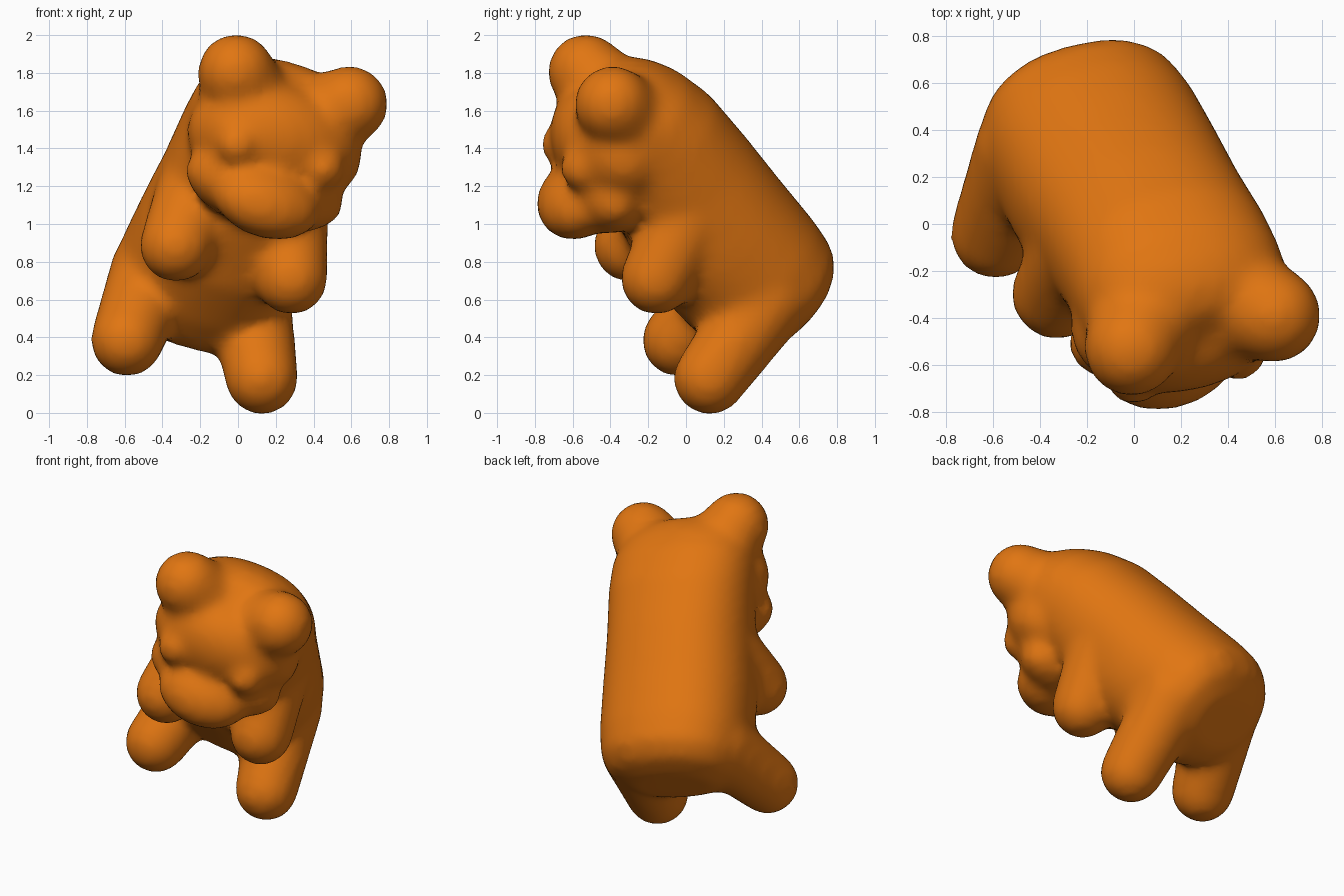
import bpy
import bmesh
import math
from mathutils import Matrix, Vector

cube = bpy.data.objects.get("Cube")
if cube:
    bpy.data.objects.remove(cube, do_unlink=True)

orange = bpy.data.materials.new("candy orange")
orange.use_nodes = True
colour = (0.75, 0.18, 0.006, 1)
orange.diffuse_color = colour
orange.node_tree.nodes["Principled BSDF"].inputs["Base Color"].default_value = colour

bm = bmesh.new()


def ellipsoid(center, radii):
    m = Matrix.Translation(center) @ Matrix.Diagonal((*radii, 1))
    bmesh.ops.create_uvsphere(bm, u_segments=32, v_segments=19, radius=1, matrix=m)


def limb(tip, root, r_tip, r_root):
    """Capsule: a sphere whose halves are pulled apart to tip and root."""
    tip, root = Vector(tip), Vector(root)
    turn = (tip - root).to_track_quat('Z', 'Y')
    ball = bmesh.ops.create_uvsphere(bm, u_segments=24, v_segments=15, radius=1)
    for v in ball["verts"]:
        end, r = (tip, r_tip) if v.co.z > 0 else (root, r_root)
        v.co = end + turn @ v.co * r


def torso(sections, segments=48, power=2.25):
    """Loft rounded-square rings: height, half width, front y, back y."""
    rings = []
    for z, w, front, back in sections:
        ring = []
        for i in range(segments):
            a = 2 * math.pi * i / segments
            c, s = math.cos(a), math.sin(a)
            x = math.copysign(abs(c) ** (2 / power), c) * w
            y = math.copysign(abs(s) ** (2 / power), s) * (back - front) / 2
            ring.append(bm.verts.new((x, y + (front + back) / 2, z)))
        rings.append(ring)
    for a, b in zip(rings, rings[1:]):
        for i in range(segments):
            j = (i + 1) % segments
            bm.faces.new((a[i], a[j], b[j], b[i]))
    bm.faces.new(rings[0][::-1])
    bm.faces.new(rings[-1])


# Body and back of the head, upright and facing -y
torso([
    (-0.78, 0.26, -0.10, 0.27),
    (-0.72, 0.39, -0.22, 0.43),
    (-0.62, 0.45, -0.30, 0.51),
    (-0.45, 0.475, -0.33, 0.53),
    (-0.15, 0.475, -0.34, 0.54),
    (0.15, 0.46, -0.28, 0.555),
    (0.45, 0.46, -0.20, 0.56),
    (0.65, 0.46, -0.18, 0.52),
    (0.78, 0.42, -0.15, 0.46),
    (0.87, 0.34, -0.08, 0.39),
    (0.93, 0.22, 0.02, 0.29),
])

# Face, jaw and snout
ellipsoid((0, 0, 0.62), (0.48, 0.30, 0.34))
ellipsoid((0, -0.19, 0.47), (0.44, 0.22, 0.23))
ellipsoid((0, -0.34, 0.51), (0.30, 0.22, 0.185))

# Paired features
for side in (-1, 1):
    ellipsoid((side * 0.24, -0.19, 0.71), (0.12, 0.13, 0.12))                      # eye
    limb((side * 0.32, 0.146, 0.90), (side * 0.16, 0.14, 0.67), 0.205, 0.27)       # ear
    limb((side * 0.325, -0.29, 0.0), (side * 0.26, 0.02, 0.11), 0.195, 0.22)       # arm
    limb((side * 0.38, -0.43, -0.60), (side * 0.27, 0.08, -0.52), 0.195, 0.23)     # leg

# Tip the bear forward and sideways so it rests on one foot
left = Vector((0.94, 0.22, -0.265)).normalized()
back = Vector((0.36, -0.62, 0.70)).cross(left).normalized()
up = left.cross(back)
pose = Matrix((left, back, up)).transposed().to_4x4()
bm.transform(Matrix.Translation((-0.02, -0.008, 0.99)) @ pose)

mesh = bpy.data.meshes.new("bear_body")
bm.to_mesh(mesh)
bm.free()
mesh.materials.append(orange)
bear = bpy.data.objects.new("bear_body", mesh)
bpy.context.collection.objects.link(bear)

# Fuse the parts into one soft skin
fuse = bear.modifiers.new("fuse", 'REMESH')
fuse.mode = 'VOXEL'
fuse.voxel_size = 0.03
fuse.use_smooth_shade = True
soften = bear.modifiers.new("soften", 'SMOOTH')
soften.factor = 0.5
soften.iterations = 15
